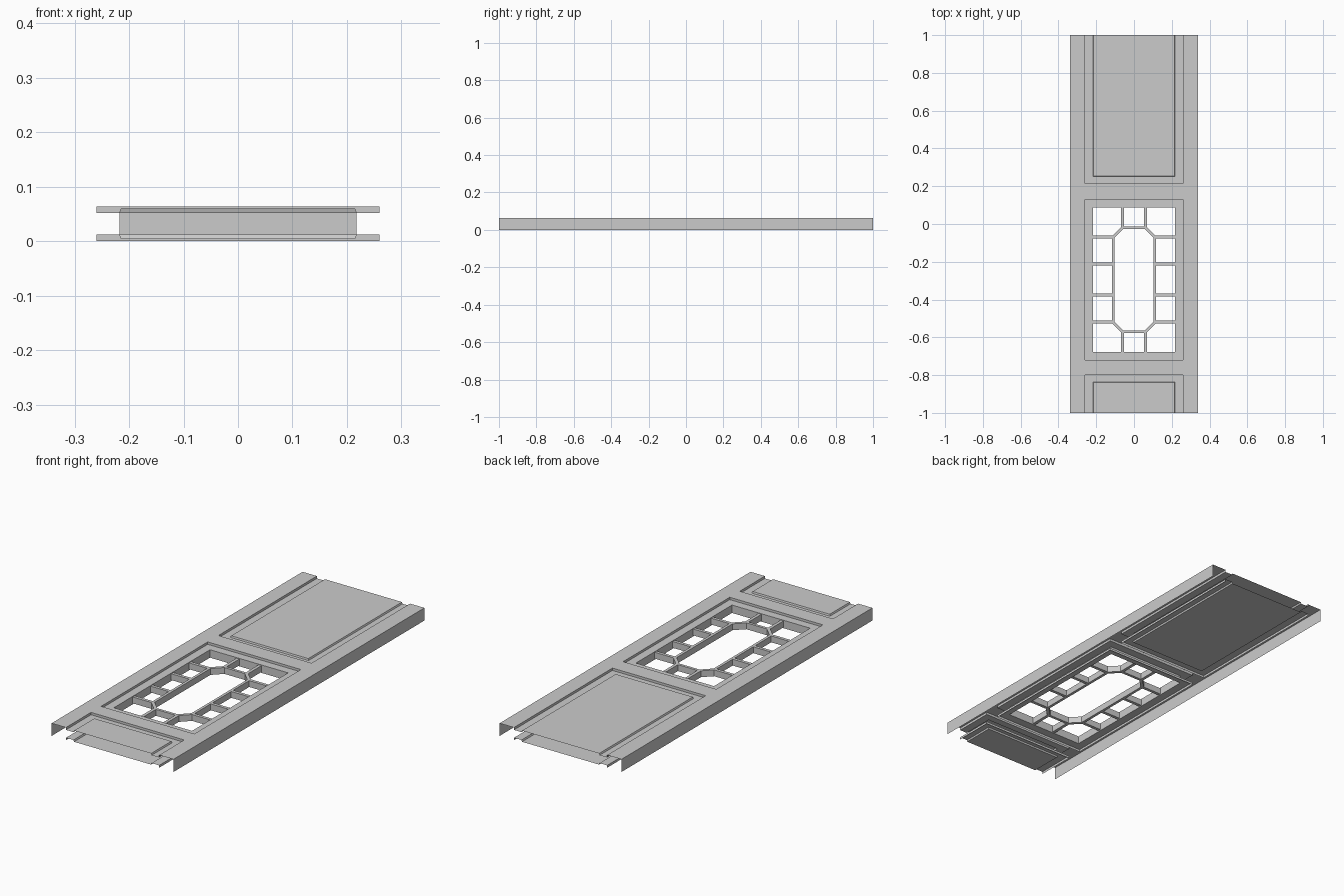
import bpy, bmesh
from mathutils import Vector

if "Cube" in bpy.data.objects:
    bpy.data.objects.remove(bpy.data.objects["Cube"])

H = 0.064      # total thickness
LIP = 0.012    # depth of the recess around each opening
W = 0.26       # half width of the openings


def finish(name, bm):
    bmesh.ops.remove_doubles(bm, verts=bm.verts, dist=1e-5)
    bmesh.ops.recalc_face_normals(bm, faces=bm.faces)
    mesh = bpy.data.meshes.new(name)
    bm.to_mesh(mesh)
    bm.free()
    ob = bpy.data.objects.new(name, mesh)
    bpy.context.collection.objects.link(ob)
    bpy.ops.object.select_all(action='DESELECT')
    ob.select_set(True)
    bpy.context.view_layer.objects.active = ob
    bpy.ops.object.shade_smooth_by_angle(angle=0.6)
    return ob


def loft(bm, loops, closed):
    """Bridge successive point loops with quads."""
    rows = [[bm.verts.new(p) for p in loop] for loop in loops]
    n = len(rows[0])
    for a, b in zip(rows, rows[1:]):
        for i in range(n if closed else n - 1):
            j = (i + 1) % n
            bm.faces.new((a[i], a[j], b[j], b[i]))
    return rows


# Outer frame: top plate with three openings, and two long side walls
bm = bmesh.new()
xs = [-0.34, -W, W, 0.34]
ys = [-1, -0.80, -0.72, 0.13, 0.215, 1]
for i in range(3):
    for j in range(5):
        if i == 1 and j in (0, 2, 4):
            continue
        bm.faces.new([bm.verts.new(p) for p in (
            (xs[i], ys[j], H), (xs[i + 1], ys[j], H),
            (xs[i + 1], ys[j + 1], H), (xs[i], ys[j + 1], H))])
for x in (-0.34, 0.34):
    loft(bm, [[(x, y, z) for y in ys] for z in (0, H)], False)
finish("outer_frame", bm)


# Raised panels, open at the ends of the door, on both faces
def panel(name, y_in, y_end):
    s = 1 if y_end > y_in else -1
    for side in ("top", "bottom"):
        bm = bmesh.new()
        loops = []
        for inset, z in ((0, H), (0, H - LIP), (0.042, H - LIP), (0.045, H - 0.004)):
            if side == "bottom":
                z = H - z
            w, y = W - inset, y_in + s * inset * 0.85
            loops.append([(-w, y_end, z), (-w, y, z), (w, y, z), (w, y_end, z)])
        rows = loft(bm, loops, False)
        bm.faces.new(rows[-1])
        ob = finish(name + "_" + side, bm)
        # open shells: outward means away from the middle of the thickness
        field = max(ob.data.polygons, key=lambda p: p.area)
        if (field.normal.z > 0) != (side == "top"):
            ob.data.flip_normals()


panel("large_panel", 0.215, 1)
panel("small_panel", -0.80, -1)

# Window surround: rebate on both faces and the wall of the opening
bm = bmesh.new()
loops = []
for inset, z in ((0, H), (0, H - LIP), (0.042, H - LIP),
                 (0.042, LIP), (0, LIP), (0, 0)):
    w, y0, y1 = W - inset, -0.72 + inset, 0.13 - inset
    loops.append([(-w, y0, z), (w, y0, z), (w, y1, z), (-w, y1, z)])
loft(bm, loops, True)
ob = finish("window_surround", bm)
for p in ob.data.polygons:
    if abs(p.normal.z) > 0.9 and p.center.z > H / 2:
        if p.normal.z < 0:
            ob.data.flip_normals()
        break

# Lattice: octagonal ring and short bars tying it to the surround
Z0, Z1, T = 0.017, 0.049, 0.016
CY = -0.295
bm = bmesh.new()


def octagon(hx, hy, c, z):
    q = [(hx, hy - c), (hx - c, hy)]
    pts = q + [(-x, y) for x, y in reversed(q)]
    pts += [(-x, -y) for x, y in pts]
    return [(x, CY + y, z) for x, y in pts]


out = (0.117, 0.282, 0.052)
inn = (0.103, 0.268, 0.046)
loft(bm, [octagon(*out, Z0), octagon(*out, Z1), octagon(*inn, Z1),
          octagon(*inn, Z0), octagon(*out, Z0)], True)
finish("lattice_ring", bm)

bm = bmesh.new()


def bar(a, b):
    a, b = Vector((*a, 0)), Vector((*b, 0))
    d = (b - a).normalized()
    n = Vector((-d.y, d.x, 0)) * T / 2
    loft(bm, [[p + n + Vector((0, 0, Z0)), p - n + Vector((0, 0, Z0)),
               p - n + Vector((0, 0, Z1)), p + n + Vector((0, 0, Z1))]
              for p in (a, b)], True)


for s in (-1, 1):
    for y in (-0.07, -0.213, -0.377, -0.52):
        bar((s * 0.112, y), (s * 0.218, y))
    for x in (-0.062, 0.062):
        bar((x, CY + s * 0.277), (x, CY + s * 0.383))
finish("lattice_bars", bm)
